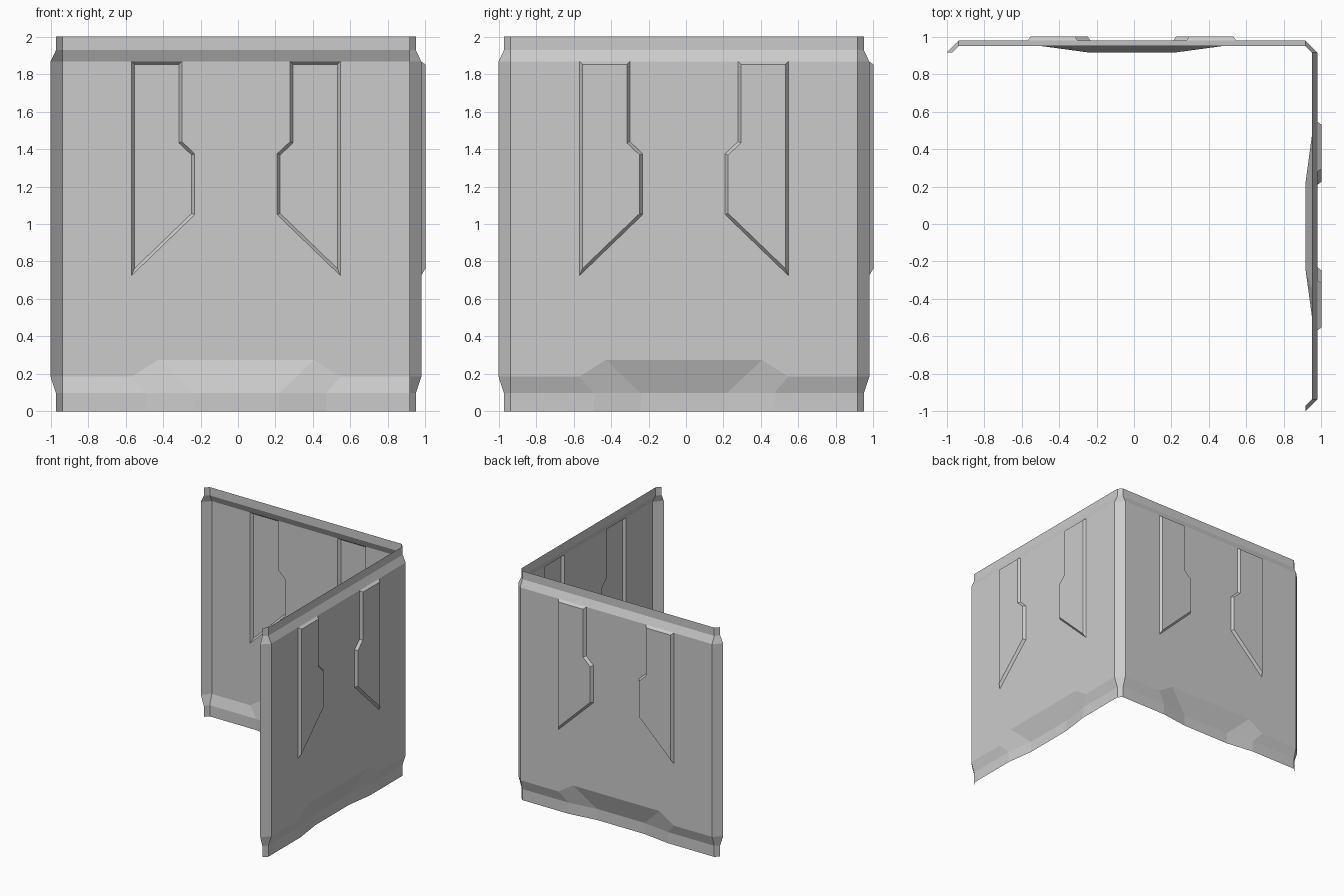
import bpy, bmesh
from mathutils import Vector

if "Cube" in bpy.data.objects:
    bpy.data.objects.remove(bpy.data.objects["Cube"])

OFF, H = -0.011, 0.926             # wall centre offset, half width of flat part
MAIN, STEP, IN, OUT = 0.978, 0.949, 0.915, 1.0   # depths of the layers
Z0, Z1, Z2, Z3, Z4, Z5 = 0, 0.097, 0.185, 1.867, 1.928, 2.0
LEVELS = [(STEP, Z0), (STEP, Z1), (MAIN, Z2), (MAIN, Z3), (STEP, Z4), (STEP, Z5)]
PANEL = [(.557, Z3), (.557, .725), (.22, 1.05), (.22, 1.375), (.289, 1.44), (.289, Z3)]
B_UP, B_SIDE, B_LOW, B_MID = .417, .557, .48, .23   # kick-out half widths
B_TOP = .275


def build_wall(name, to_world, outward, strip_sides):
    bm = bmesh.new()

    def face(pts):
        f = bm.faces.new([bm.verts.new(to_world(u, d, z)) for u, d, z in pts])
        f.normal_update()
        if f.normal.dot(outward) < 0:
            f.normal_flip()
        return f

    # Main sheet, notched around the pressed panels and the base bulge
    left = [(-u, z) for u, z in reversed(PANEL)]
    outline = [(-H, Z2), (-B_SIDE, Z2), (-B_UP, B_TOP), (B_UP, B_TOP), (B_SIDE, Z2),
               (H, Z2), (H, Z3)] + PANEL + left + [(-H, Z3)]
    face([(u, MAIN, z) for u, z in outline])
    panels = [face([(u, MAIN, z) for u, z in p]) for p in (PANEL, left)]

    # Top slope and rim
    us = (-H, -.557, -.289, .289, .557, H)
    face([(u, MAIN, Z3) for u in us] + [(H, STEP, Z4), (-H, STEP, Z4)])
    face([(-H, STEP, Z4), (H, STEP, Z4), (H, STEP, Z5), (-H, STEP, Z5)])

    # Base skirt with the bulge pushed inwards
    face([(-B_UP, MAIN, B_TOP), (B_UP, MAIN, B_TOP), (B_MID, IN, Z1), (-B_MID, IN, Z1)])
    face([(-B_MID, IN, Z1), (B_MID, IN, Z1), (B_MID, IN, Z0), (-B_MID, IN, Z0)])
    for s in (-1, 1):
        face([(s*B_UP, MAIN, B_TOP), (s*B_SIDE, MAIN, Z2), (s*B_LOW, STEP, Z1), (s*B_MID, IN, Z1)])
        face([(s*B_MID, IN, Z1), (s*B_LOW, STEP, Z1), (s*B_LOW, STEP, Z0), (s*B_MID, IN, Z0)])
        face([(s*B_SIDE, MAIN, Z2), (s*H, MAIN, Z2), (s*H, STEP, Z1), (s*B_LOW, STEP, Z1)])
        face([(s*B_LOW, STEP, Z1), (s*H, STEP, Z1), (s*H, STEP, Z0), (s*B_LOW, STEP, Z0)])

    # Chamfered end strips
    for s in strip_sides:
        for (d0, z0), (d1, z1) in zip(LEVELS, LEVELS[1:]):
            face([(s*H, d0, z0), (s*(H + d0 - IN), IN, z0),
                  (s*(H + d1 - IN), IN, z1), (s*H, d1, z1)])

    # Press the panels outwards with bevelled borders
    bmesh.ops.inset_individual(bm, faces=panels, thickness=0.016,
                               depth=OUT - MAIN, use_even_offset=True)
    bmesh.ops.remove_doubles(bm, verts=bm.verts[:], dist=0.0005)
    mesh = bpy.data.meshes.new(name)
    bm.to_mesh(mesh)
    bm.free()
    bpy.context.collection.objects.link(bpy.data.objects.new(name, mesh))


# The right wall mirrors the back wall across the diagonal; back wall owns the corner strip
build_wall("back_wall", lambda u, d, z: Vector((u + OFF, d, z)), Vector((0, 1, 0)), (-1, 1))
build_wall("right_wall", lambda u, d, z: Vector((d, u + OFF, z)), Vector((1, 0, 0)), (-1,))
